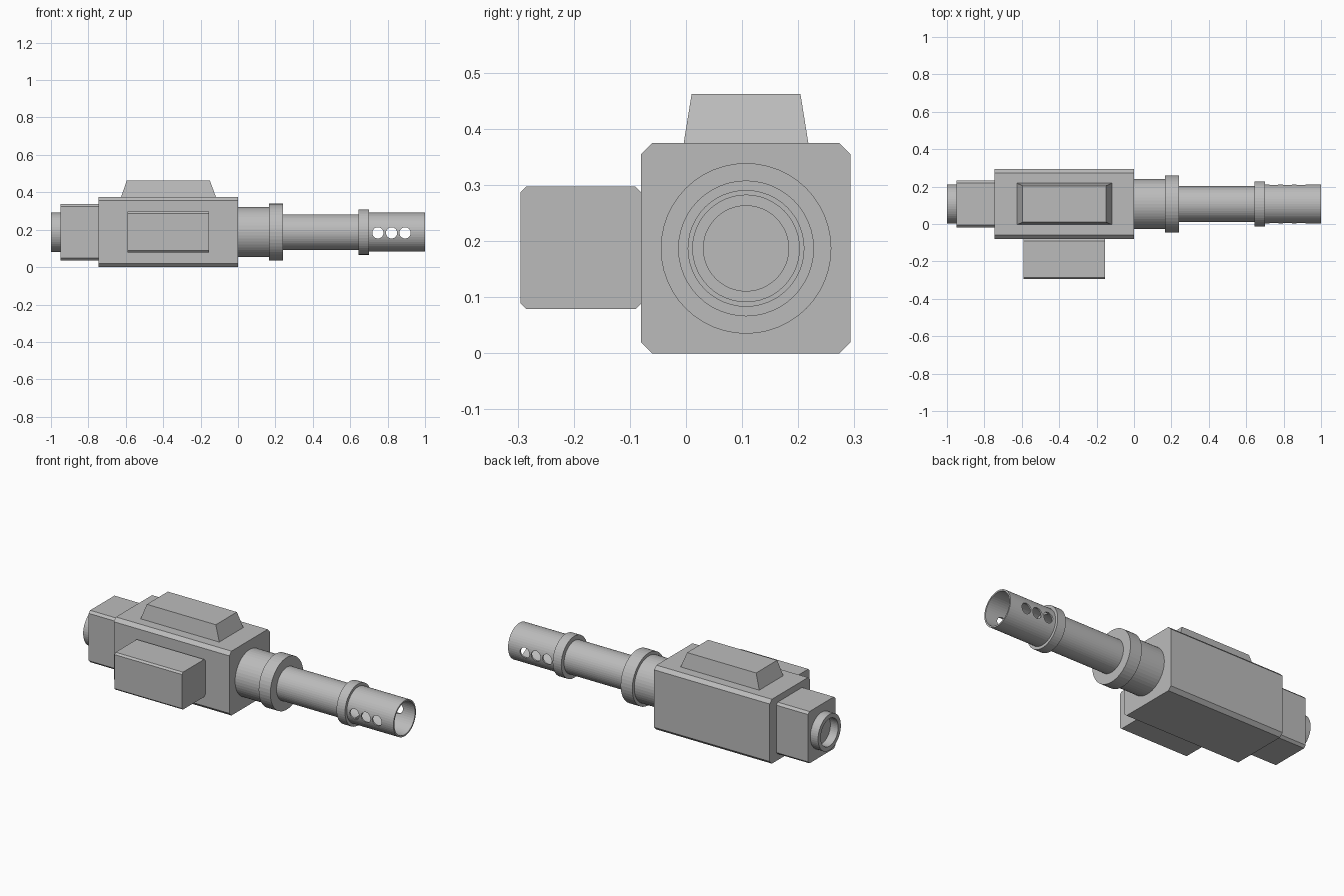
import bpy, bmesh, math

if "Cube" in bpy.data.objects:
    bpy.data.objects.remove(bpy.data.objects["Cube"])

AXIS_Y, AXIS_Z = 0.107, 0.187   # common centre line running along x
SIDES = 48

metal = bpy.data.materials.new("plain grey")
metal.diffuse_color = (0.5, 0.5, 0.5, 1)
metal.use_nodes = True
metal.node_tree.nodes["Principled BSDF"].inputs["Base Color"].default_value = metal.diffuse_color


def finish(name, bm):
    bmesh.ops.recalc_face_normals(bm, faces=bm.faces[:])
    mesh = bpy.data.meshes.new(name)
    bm.to_mesh(mesh)
    bm.free()
    mesh.materials.append(metal)
    ob = bpy.data.objects.new(name, mesh)
    bpy.context.collection.objects.link(ob)
    return ob


def loft(name, section_a, section_b):
    """Solid between two matching point loops."""
    bm = bmesh.new()
    a = [bm.verts.new(p) for p in section_a]
    b = [bm.verts.new(p) for p in section_b]
    bm.faces.new(a)
    bm.faces.new(b)
    n = len(a)
    for i in range(n):
        j = (i + 1) % n
        bm.faces.new((a[i], a[j], b[j], b[i]))
    return finish(name, bm)


def chamfer_box(name, x0, x1, y0, y1, z0, z1, c):
    """Box along x with its four long edges chamfered."""
    yz = [(y0 + c, z0), (y1 - c, z0), (y1, z0 + c), (y1, z1 - c),
          (y1 - c, z1), (y0 + c, z1), (y0, z1 - c), (y0, z0 + c)]
    return loft(name, [(x0, y, z) for y, z in yz], [(x1, y, z) for y, z in yz])


def rect(x0, x1, y0, y1, z):
    return [(x0, y0, z), (x1, y0, z), (x1, y1, z), (x0, y1, z)]


def lathe(name, profile, closed=False):
    """Spin (x, radius) points around the centre line."""
    bm = bmesh.new()
    rings = []
    for x, r in profile:
        if r == 0:
            rings.append([bm.verts.new((x, AXIS_Y, AXIS_Z))] * SIDES)
            continue
        angles = [2 * math.pi * k / SIDES for k in range(SIDES)]
        rings.append([bm.verts.new((x, AXIS_Y + r * math.cos(t), AXIS_Z + r * math.sin(t)))
                      for t in angles])
    pairs = list(zip(rings, rings[1:]))
    if closed:
        pairs.append((rings[-1], rings[0]))
    for p, q in pairs:
        for k in range(SIDES):
            m = (k + 1) % SIDES
            corners = list(dict.fromkeys((p[k], p[m], q[m], q[k])))
            bm.faces.new(corners)
    return finish(name, bm)


# Main housing, rear block and side box
chamfer_box("main_housing", -0.745, 0, -0.08, 0.293, 0, 0.375, 0.02)
chamfer_box("rear_block", -0.95, -0.745, -0.018, 0.232, 0.036, 0.338, 0.013)
chamfer_box("side_box", -0.59, -0.155, -0.295, -0.08, 0.079, 0.297, 0.01)

# Tapered top cover
loft("top_cover", rect(-0.625, -0.118, -0.004, 0.218, 0.375),
     rect(-0.595, -0.15, 0.01, 0.204, 0.462))

# Rear ring, open at the back
lathe("rear_ring", [(-0.95, 0.105), (-1, 0.105), (-1, 0.08), (-0.95, 0.08)], True)

# Barrel sleeve and flange
lathe("barrel_sleeve", [(0, 0), (0, 0.134), (0.165, 0.134), (0.165, 0)])
lathe("sleeve_flange", [(0.165, 0), (0.165, 0.152), (0.24, 0.152), (0.24, 0)])

# Barrel with open bore
lathe("barrel", [(0.24, 0), (0.24, 0.095), (0.69, 0.095), (0.69, 0.076), (0.26, 0.076), (0.26, 0)])
lathe("barrel_collar", [(0.645, 0.095), (0.645, 0.121), (0.70, 0.121), (0.70, 0.095)], True)

# Muzzle tube with three cross holes
muzzle = lathe("muzzle_tube", [(0.69, 0.104), (1, 0.104), (1, 0.095), (0.69, 0.095)], True)
bm = bmesh.new()
for hx in (0.748, 0.821, 0.893):
    circle = [(hx + 0.03 * math.cos(2 * math.pi * k / 32),
               0.183 + 0.03 * math.sin(2 * math.pi * k / 32)) for k in range(32)]
    ends = [[bm.verts.new((x, y, z)) for x, z in circle] for y in (-0.1, 0.3)]
    for e in ends:
        bm.faces.new(e)
    for k in range(32):
        m = (k + 1) % 32
        bm.faces.new((ends[0][k], ends[0][m], ends[1][m], ends[1][k]))
cutter = finish("hole_cutter", bm)
cutter.hide_render = True
mod = muzzle.modifiers.new("holes", 'BOOLEAN')
mod.operation = 'DIFFERENCE'
mod.solver = 'EXACT'
mod.object = cutter
bpy.context.view_layer.objects.active = muzzle
bpy.ops.object.modifier_apply(modifier=mod.name)
bpy.data.objects.remove(cutter)
